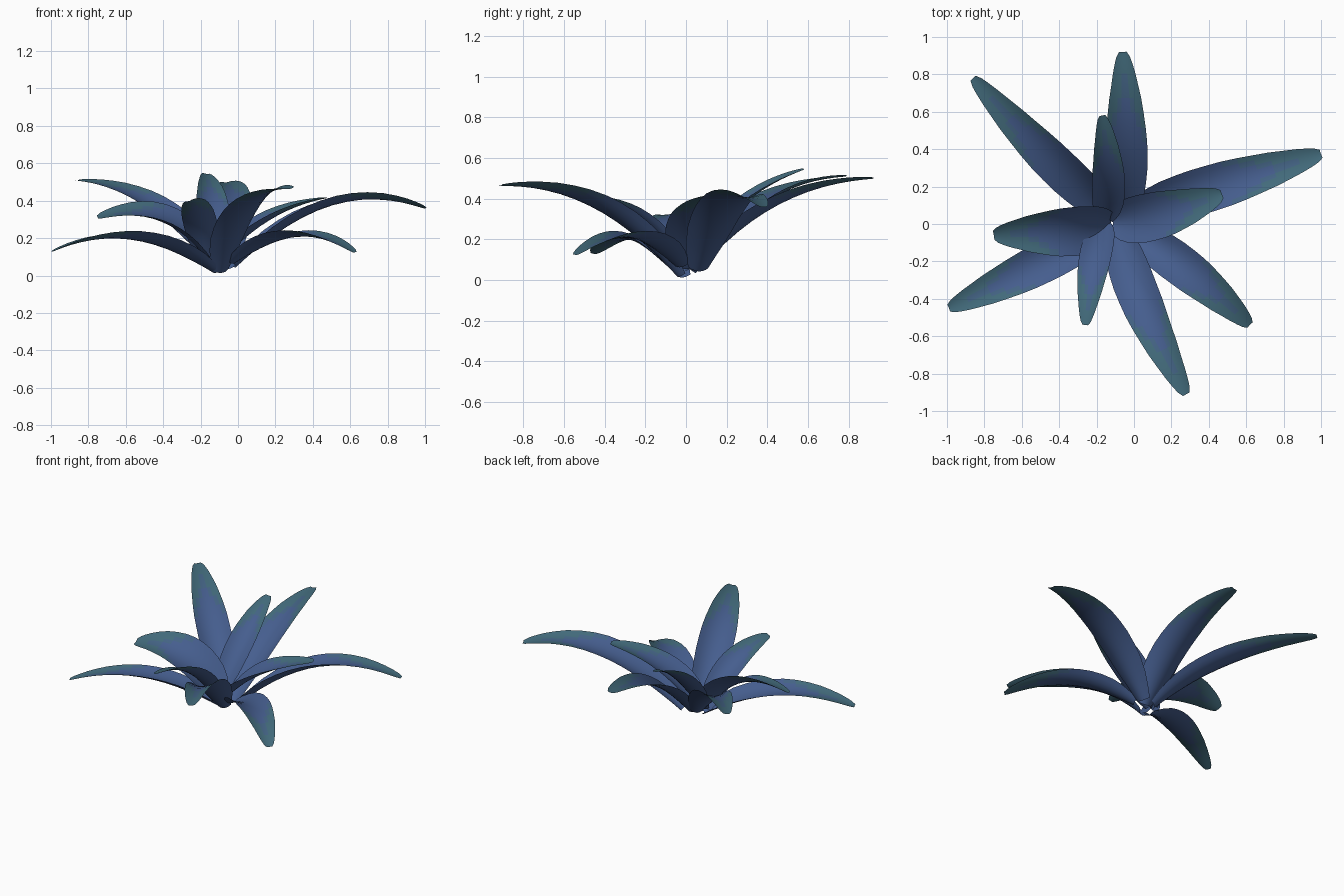
import bpy, bmesh, math
from mathutils import Vector, Matrix

if "Cube" in bpy.data.objects:
    bpy.data.objects.remove(bpy.data.objects["Cube"])


def material(name, srgb):
    m = bpy.data.materials.new(name)
    m.diffuse_color = [(c / 255) ** 2.2 for c in srgb] + [1]
    m.use_nodes = True
    m.node_tree.nodes["Principled BSDF"].inputs["Base Color"].default_value = m.diffuse_color
    return m


MATS = [material("leaf_blue", (71, 94, 141)),
        material("leaf_slate", (69, 99, 131)),
        material("leaf_teal", (68, 106, 122))]

# Half-width profile along the leaf: (position, fraction of full width)
PROFILE = [(0, .4), (.1, .72), (.22, .93), (.38, 1), (.55, .96), (.75, .75),
           (.9, .5), (.97, .34), (1, .18)]


def width_at(t):
    for (a, wa), (b, wb) in zip(PROFILE, PROFILE[1:]):
        if t <= b:
            return wa + (wb - wa) * (t - a) / (b - a)
    return PROFILE[-1][1]


STEPS = [0, .06, .12, .2, .28, .36, .44, .52, .6, .68, .76, .83, .89, .94, .975, 1]
ACROSS = 8


def leaf(name, base, mid, tip, width, roll=0):
    """Cupped blade along an arched path through base, mid and tip."""
    p0, pm, p2 = Vector(base), Vector(mid), Vector(tip)
    p1 = 2 * pm - (p0 + p2) / 2
    bm = bmesh.new()
    rows = []
    for t in STEPS:
        pos = (1 - t) ** 2 * p0 + 2 * t * (1 - t) * p1 + t * t * p2
        tan = (2 * (1 - t) * (p1 - p0) + 2 * t * (p2 - p1)).normalized()
        side = tan.cross(Vector((0, 0, 1))).normalized()
        side = Matrix.Rotation(math.radians(roll), 3, tan) @ side
        up = side.cross(tan)
        half = width * width_at(t) / 2
        cup = .5 - .32 * t
        row = []
        for i in range(ACROSS + 1):
            u = 2 * i / ACROSS - 1
            row.append(bm.verts.new(pos + side * u * half + up * half * cup * (u * u - .4)))
        rows.append(row)
    for j in range(len(rows) - 1):
        t = (STEPS[j] + STEPS[j + 1]) / 2
        for i in range(ACROSS):
            f = bm.faces.new((rows[j][i], rows[j][i + 1], rows[j + 1][i + 1], rows[j + 1][i]))
            f.smooth = True
            # blue heart, greener margins and tip
            s = t + .38 * abs(2 * (i + .5) / ACROSS - 1)
            f.material_index = 2 if s > .91 else 1 if s > .83 else 0
    me = bpy.data.meshes.new(name)
    bm.to_mesh(me)
    bm.free()
    for m in MATS:
        me.materials.append(m)
    ob = bpy.data.objects.new(name, me)
    bpy.context.collection.objects.link(ob)


# Outer leaves
leaf("back_leaf", (-.06, .04, .04), (-.04, .43, .375), (-.06, .92, .5), .235, -6)
leaf("back_left_leaf", (-.12, .05, .05), (-.46, .36, .385), (-.86, .78, .51), .215, -6)
leaf("right_leaf", (-.02, .06, .05), (.48, .21, .385), (1.0, .375, .36), .25, -6)
leaf("front_right_leaf", (-.03, -.03, .07), (.3, -.26, .22), (.62, -.54, .125), .22)
leaf("front_leaf", (-.09, -.03, .02), (.05, -.43, .37), (.28, -.91, .465), .23, 10)
leaf("front_left_leaf", (-.12, -.02, .02), (-.55, -.24, .205), (-.99, -.45, .13), .22, 5)
# Inner leaves
leaf("inner_right_leaf", (-.12, .01, .06), (.14, .05, .3), (.47, .16, .415), .26)
leaf("inner_left_leaf", (-.12, -.01, .05), (-.39, -.035, .31), (-.75, -.06, .31), .28, -20)
leaf("inner_front_leaf", (-.16, 0, .06), (-.21, -.22, .31), (-.26, -.54, .4), .18, 18)
leaf("inner_back_leaf", (-.15, .02, .07), (-.14, .26, .37), (-.17, .58, .545), .18, 8)
